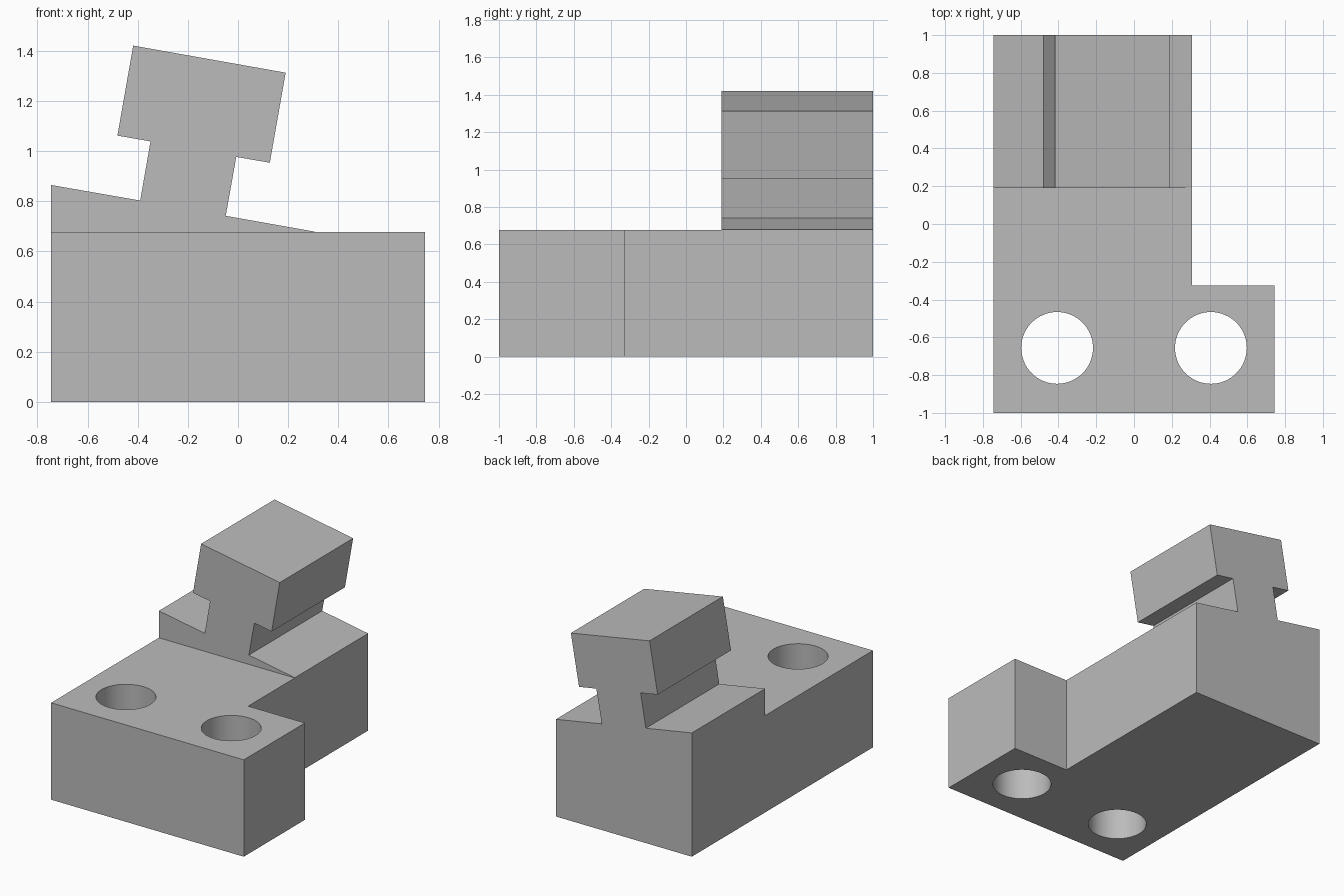
import bpy
import bmesh

cube = bpy.data.objects.get("Cube")
if cube:
    bpy.data.objects.remove(cube, do_unlink=True)

grey = bpy.data.materials.new("plain_grey")
grey.use_nodes = True
grey.diffuse_color = (0.5, 0.5, 0.5, 1)
grey.node_tree.nodes["Principled BSDF"].inputs["Base Color"].default_value = (0.5, 0.5, 0.5, 1)


def prism(name, outline, offset):
    """Extrude a closed outline of 3D points along an offset."""
    bm = bmesh.new()
    face = bm.faces.new([bm.verts.new(p) for p in outline])
    result = bmesh.ops.extrude_face_region(bm, geom=[face])
    moved = [v for v in result["geom"] if isinstance(v, bmesh.types.BMVert)]
    bmesh.ops.translate(bm, verts=moved, vec=offset)
    bmesh.ops.recalc_face_normals(bm, faces=bm.faces)
    mesh = bpy.data.meshes.new(name)
    bm.to_mesh(mesh)
    bm.free()
    mesh.materials.append(grey)
    obj = bpy.data.objects.new(name, mesh)
    bpy.context.collection.objects.link(obj)
    return obj


def apply_boolean(target, tool, operation):
    mod = target.modifiers.new(operation.title(), "BOOLEAN")
    mod.object, mod.operation, mod.solver = tool, operation, "EXACT"
    bpy.context.view_layer.objects.active = target
    bpy.ops.object.modifier_apply(modifier=mod.name)
    bpy.data.objects.remove(tool, do_unlink=True)


left, right, step, top = -0.745, 0.745, 0.306, 0.677

# L-shaped mounting block
plan = [(left, -1), (right, -1), (right, -0.325), (step, -0.325), (step, 1), (left, 1)]
block = prism("mounting_block", [(x, y, 0) for x, y in plan], (0, 0, top))

# Two vertical bolt holes
for x in (-0.407, 0.407):
    bpy.ops.mesh.primitive_cylinder_add(vertices=64, radius=0.19, depth=2, location=(x, -0.656, 0.4))
    cutter = bpy.context.object
    cutter.name = "bolt_hole_cutter"
    cutter.hide_render = True
    cutter.data.materials.append(grey)
    apply_boolean(block, cutter, "DIFFERENCE")

# Tilted T-shaped rail on its sloping wedge
profile = [(left, top), (left, 0.865), (-0.39, 0.803), (-0.349, 1.039),
           (-0.481, 1.062), (-0.418, 1.421), (0.19, 1.313), (0.127, 0.954),
           (-0.007, 0.977), (-0.049, 0.742), (step, 0.679), (step, top)]
rail = prism("tilted_rail", [(x, 0.19, z) for x, z in profile], (0, 0.81, 0))
apply_boolean(block, rail, "UNION")

# Smooth hole walls with crisp edges elsewhere
bpy.ops.object.select_all(action="DESELECT")
block.select_set(True)
bpy.context.view_layer.objects.active = block
bpy.ops.object.shade_smooth_by_angle()
